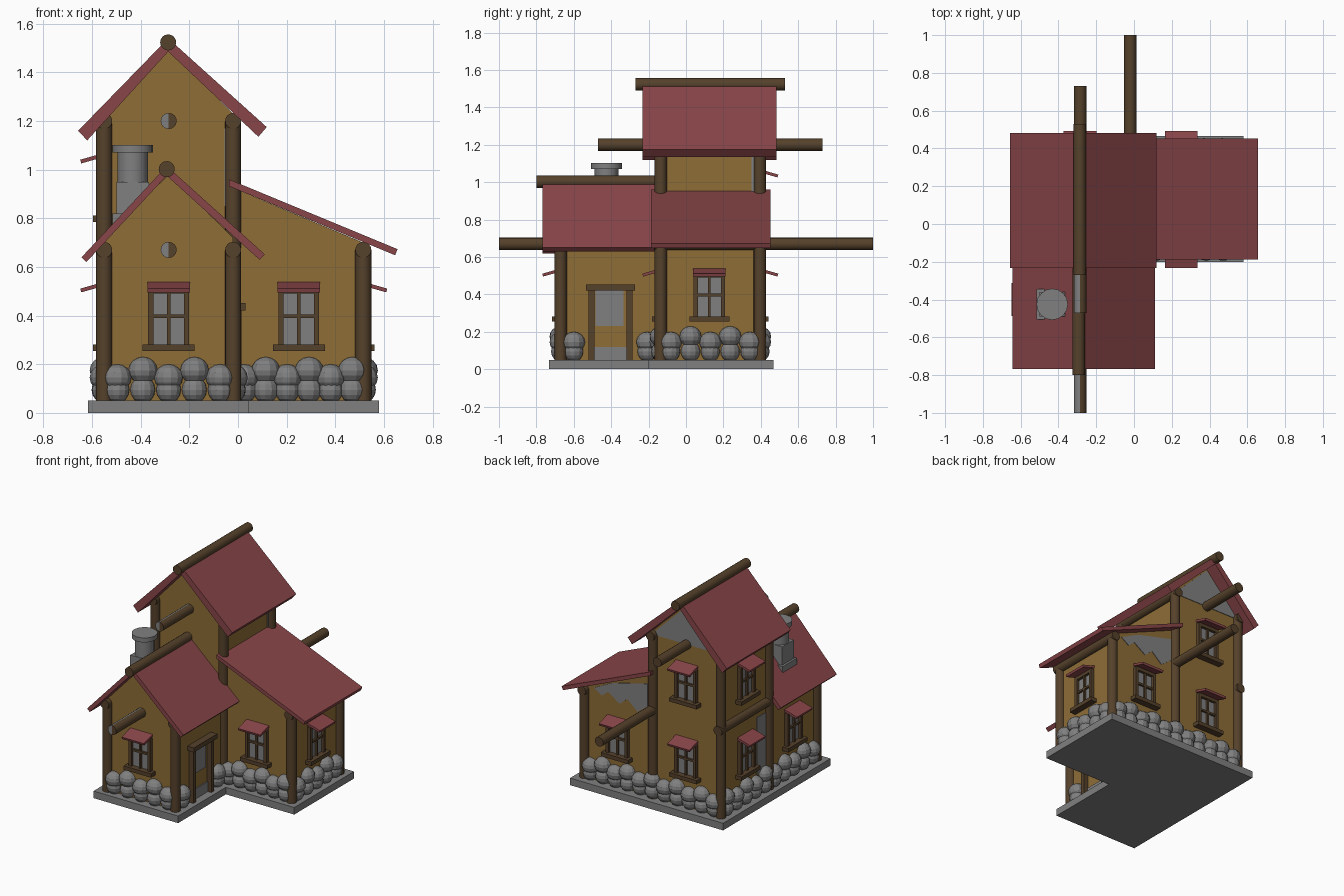
import bpy, bmesh, math, random
from mathutils import Matrix, Vector

if "Cube" in bpy.data.objects:
    bpy.data.objects.remove(bpy.data.objects["Cube"])

random.seed(4)


def material(name, rgb):
    m = bpy.data.materials.new(name)
    m.diffuse_color = (*rgb, 1)
    m.use_nodes = True
    m.node_tree.nodes["Principled BSDF"].inputs["Base Color"].default_value = m.diffuse_color
    return m


STONE = material("stone_grey", (0.216, 0.216, 0.216))
ROOF = material("roof_red", (0.25, 0.06, 0.066))
PLASTER = material("ochre_plaster", (0.27, 0.153, 0.037))
WOOD = material("dark_wood", (0.091, 0.053, 0.024))


def finish(name, bm, *mats):
    bmesh.ops.recalc_face_normals(bm, faces=bm.faces)
    me = bpy.data.meshes.new(name)
    bm.to_mesh(me)
    bm.free()
    for m in mats:
        me.materials.append(m)
    ob = bpy.data.objects.new(name, me)
    bpy.context.collection.objects.link(ob)
    return ob


def add_box(bm, lo, hi, mat=Matrix()):
    c = [(a + b) / 2 for a, b in zip(lo, hi)]
    s = [b - a for a, b in zip(lo, hi)]
    bmesh.ops.create_cube(bm, size=1, matrix=mat @ Matrix.Translation(c) @ Matrix.Diagonal((*s, 1)))


def box(name, lo, hi, mat):
    bm = bmesh.new()
    add_box(bm, lo, hi)
    return finish(name, bm, mat)


def prism(name, profile, y0, y1, mat):
    """Extrude an x-z profile along y."""
    bm = bmesh.new()
    f = bm.faces.new([bm.verts.new((x, y0, z)) for x, z in profile])
    ext = bmesh.ops.extrude_face_region(bm, geom=[f])["geom"]
    bmesh.ops.translate(bm, verts=[v for v in ext if isinstance(v, bmesh.types.BMVert)], vec=(0, y1 - y0, 0))
    return finish(name, bm, mat)


def log(name, a, b, r=0.033, mat=WOOD, half_stone=False):
    """Round log between two points."""
    a, b = Vector(a), Vector(b)
    d = b - a
    bm = bmesh.new()
    m = Matrix.Translation((a + b) / 2) @ d.to_track_quat('Z', 'Y').to_matrix().to_4x4()
    bmesh.ops.create_cone(bm, cap_ends=True, segments=16, radius1=r, radius2=r, depth=d.length, matrix=m)
    if half_stone:
        # split down the middle, left half is pale
        bmesh.ops.bisect_plane(bm, geom=bm.verts[:] + bm.edges[:] + bm.faces[:], plane_co=a, plane_no=(1, 0, 0))
        for f in bm.faces:
            f.material_index = int(f.calc_center_median().x < a.x)
    ob = finish(name, bm, mat, STONE)
    for p in ob.data.polygons:
        p.use_smooth = len(p.vertices) == 4
    return ob


# wall lines
XL, XM, XR = -0.55, -0.02, 0.515
YF, YM, YB = -0.67, -0.135, 0.395
XC = (XL + XM) / 2

# L-shaped foundation
bm = bmesh.new()
outline = [(-0.617, -0.733), (0.045, -0.733), (0.045, -0.2), (0.58, -0.2), (0.58, 0.467), (-0.617, 0.467)]
f = bm.faces.new([bm.verts.new((x, y, 0)) for x, y in outline])
ext = bmesh.ops.extrude_face_region(bm, geom=[f])["geom"]
bmesh.ops.translate(bm, verts=[v for v in ext if isinstance(v, bmesh.types.BMVert)], vec=(0, 0, 0.05))
finish("foundation", bm, STONE)

# walls with gables
prism("tower_walls", [(XL, 0.05), (XM, 0.05), (XM, 1.23), (XC, 1.49), (XL, 1.23)], YM, YB, PLASTER)
prism("front_wing_walls", [(XL, 0.05), (XM, 0.05), (XM, 0.72), (XC, 0.98), (XL, 0.72)], YF, YM, PLASTER)
prism("side_wing_walls", [(XM, 0.05), (XR, 0.05), (XR, 0.70), (XM, 0.925)], YM, YB, PLASTER)

# bare stone patches in the plaster
prism("tower_back_gable_patch", [(XL + 0.02, 1.2), (XM - 0.02, 1.2), (XM - 0.02, 1.23), (XC, 1.47), (XL + 0.02, 1.23)],
      YB, YB + 0.004, STONE)
prism("side_wing_back_patch", [(0.02, 0.68), (0.1, 0.62), (0.18, 0.69), (0.24, 0.64), (0.33, 0.7),
                               (0.38, 0.66), (0.44, 0.70), (0.3, 0.77), (0.02, 0.84)], YB, YB + 0.004, STONE)
box("tower_front_patch", (-0.055, YM - 0.004, 0.85), (-0.02, YM, 1.17), STONE)
box("tower_side_patch", (XM, 0.35, 0.95), (XM + 0.004, 0.38, 1.14), STONE)
box("tower_left_patch", (XL - 0.004, -0.11, 0.2), (XL, 0.0, 0.6), STONE)


# roofs
def gable_roof(name, left, left_in, top, inner, right, right_in, y0, y1):
    prism(name, [left, top, right, right_in, inner, left_in], y0, y1, ROOF)


gable_roof("tower_roof", (-0.657, 1.16), (-0.62, 1.12), (-0.287, 1.54), (-0.287, 1.485),
           (0.118, 1.175), (0.084, 1.135), -0.233, 0.483)
gable_roof("front_wing_roof", (-0.643, 0.64), (-0.623, 0.62), (-0.293, 1.015), (-0.293, 0.975),
           (0.11, 0.652), (0.088, 0.63), -0.767, -0.14)
prism("side_wing_roof", [(-0.037, 0.96), (0.656, 0.673), (0.646, 0.648), (-0.037, 0.932)], -0.187, 0.452, ROOF)

# ridge logs
log("tower_ridge", (-0.287, -0.27, 1.523), (-0.287, 0.53, 1.523))
log("front_wing_ridge", (-0.293, -0.8, 1.002), (-0.293, -0.14, 1.002))

# posts
for x, y, h in [(XL, YF, 0.67), (XM, YF, 0.67), (XR, YM, 0.67), (XR, YB, 0.67),
                (XL, YM, 1.2), (XM, YM, 1.2), (XL, YB, 1.2), (XM, YB, 1.2)]:
    log("post", (x, y, 0.05), (x, y, h))

# eaves beams
for x, y0, y1, z in [(XL, YF - 0.036, YB + 0.036, 0.67), (XM, YF - 0.036, 1.0, 0.67),
                     (XR, YM - 0.036, YB + 0.036, 0.67),
                     (XL, YM - 0.036, YB + 0.036, 1.2), (XM, YM - 0.036, YB + 0.036, 1.2)]:
    log("eaves_beam", (x, y0, z), (x, y1, z))

# projecting centre beams
log("front_centre_beam", (XC, -1.0, 0.67), (XC, -0.6, 0.67), half_stone=True)
log("tower_centre_beam_front", (XC, -0.47, 1.2), (XC, 0.0, 1.2), half_stone=True)
log("tower_centre_beam_back", (XC, 0.0, 1.2), (XC, 0.73, 1.2))

# chimney
box("chimney_foot", (-0.515, -0.505, 0.6), (-0.36, -0.345, 0.82), STONE)
box("chimney_stack", (-0.5, -0.49, 0.8), (-0.365, -0.36, 0.95), STONE)
log("chimney_neck", (-0.433, -0.425, 0.94), (-0.433, -0.425, 1.08), 0.063, STONE)
log("chimney_cap", (-0.433, -0.425, 1.07), (-0.433, -0.425, 1.102), 0.083, STONE)


# windows: local -y points out of the wall
def window(x, y, z, turn):
    m = Matrix.Translation((x, y, z)) @ Matrix.Rotation(math.radians(turn), 4, 'Z')
    bm = bmesh.new()
    add_box(bm, (-0.075, -0.006, -0.115), (0.075, 0, 0.115), m)
    finish("window_glass", bm, STONE)
    bm = bmesh.new()
    for s in (-1, 1):
        add_box(bm, (s * 0.073 - 0.011, -0.025, -0.115), (s * 0.073 + 0.011, 0, 0.115), m)
    add_box(bm, (-0.007, -0.02, -0.115), (0.007, 0, 0.115), m)
    add_box(bm, (-0.075, -0.02, -0.005), (0.075, 0, 0.009), m)
    add_box(bm, (-0.084, -0.025, 0.095), (0.084, 0, 0.118), m)
    add_box(bm, (-0.107, -0.047, -0.14), (0.107, 0, -0.113), m)
    finish("window_frame", bm, WOOD)
    bm = bmesh.new()
    tilt = m @ Matrix.Translation((0, 0, 0.142)) @ Matrix.Rotation(math.radians(16), 4, 'X')
    add_box(bm, (-0.087, -0.102, -0.014), (0.087, 0, 0.002), tilt)
    finish("window_awning", bm, ROOF)


for x, y, z, turn in [(XC, YF, 0.395, 0), (0.25, YM, 0.395, 0), (XR, 0.125, 0.395, 90),
                      (XC, YB, 0.395, 180), (0.25, YB, 0.395, 180),
                      (XL, 0.125, 0.395, -90), (XL, -0.4, 0.395, -90),
                      (XC, YB, 0.925, 180), (XL, 0.125, 0.925, -90)]:
    window(x, y, z, turn)

# door
box("door_panel", (XM, -0.485, 0.23), (XM + 0.006, -0.335, 0.42), STONE)
box("door_step", (XM, -0.49, 0.05), (XM + 0.008, -0.31, 0.12), STONE)
for y in (-0.505, -0.303):
    box("door_jamb", (XM, y - 0.016, 0.05), (XM + 0.035, y + 0.016, 0.43), WOOD)
box("door_lintel", (XM, -0.535, 0.42), (XM + 0.05, -0.273, 0.452), WOOD)


# stacked boulders along the wall feet
def boulders(name, a, b, n):
    a, b = Vector(a), Vector(b)
    bm = bmesh.new()
    for i in range(n):
        p = a.lerp(b, (i + 0.5) / n)
        top = (0.2, 0.23)[i % 2]
        for z, r in ((0.095, 0.052), (top - 0.055, 0.06)):
            m = (Matrix.Translation((p.x, p.y, z)) @ Matrix.Rotation(random.random() * 3, 4, 'Z')
                 @ Matrix.Diagonal((r, r, 0.055, 1)))
            bmesh.ops.create_uvsphere(bm, u_segments=12, v_segments=8, radius=1, matrix=m)
    finish(name, bm, STONE)


boulders("boulders_front", (XL, YF, 0), (XM, YF, 0), 5)
boulders("boulders_side_front", (XM, YM, 0), (XR, YM, 0), 6)
boulders("boulders_right", (XR, YM, 0), (XR, YB, 0), 5)
boulders("boulders_back", (XL, YB, 0), (XR, YB, 0), 11)
boulders("boulders_left", (XL, YF, 0), (XL, YB, 0), 10)
boulders("boulders_door_front", (XM, YF + 0.01, 0), (XM, -0.54, 0), 1)
boulders("boulders_door_back", (XM, -0.27, 0), (XM, YM - 0.01, 0), 1)
